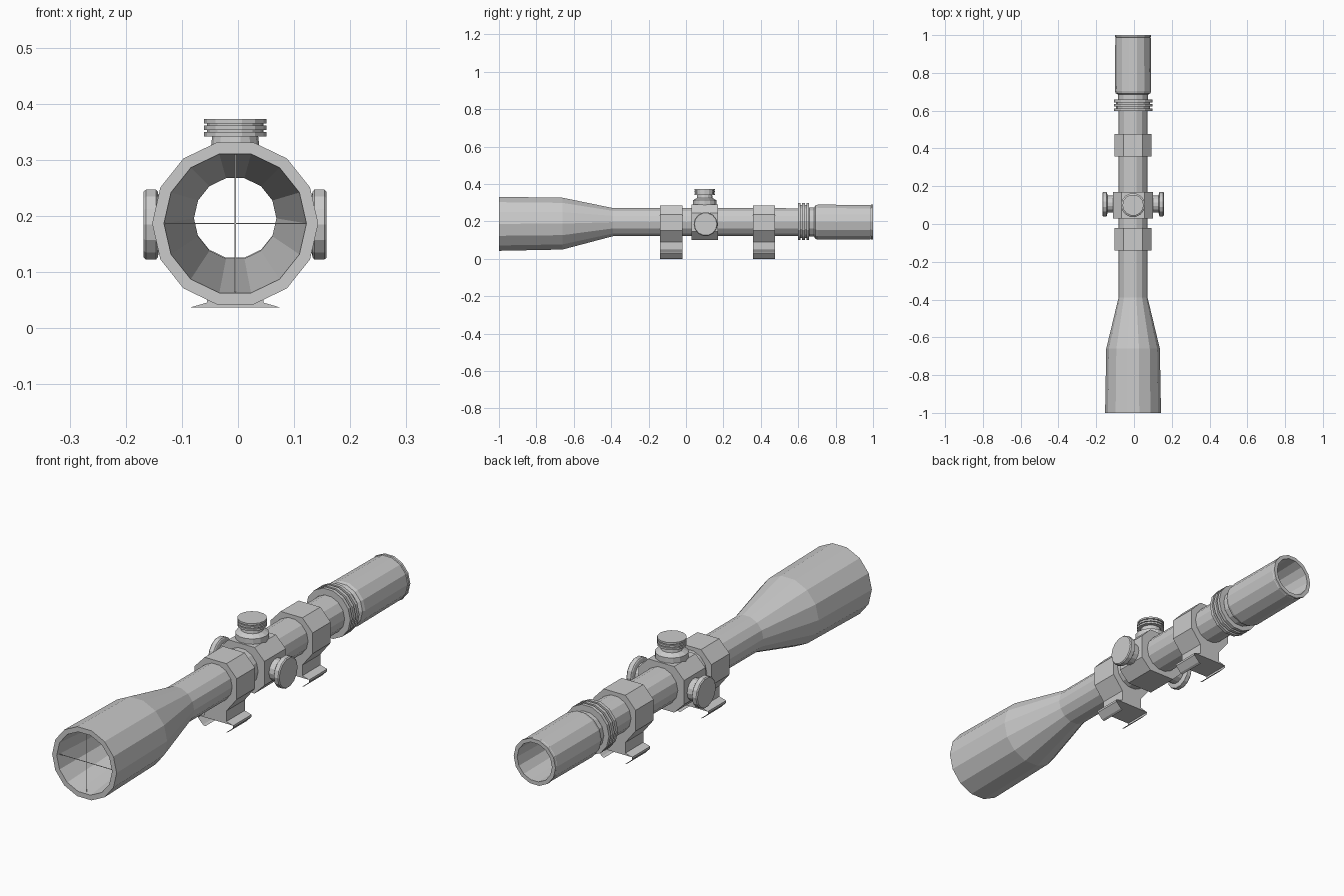
import bpy, bmesh, math
from mathutils import Vector

if "Cube" in bpy.data.objects:
    bpy.data.objects.remove(bpy.data.objects["Cube"])

CX, CZ, SIDES = -0.005, 0.196, 14


def finish(name, bm, recalc=True):
    if recalc:
        bmesh.ops.recalc_face_normals(bm, faces=bm.faces)
    me = bpy.data.meshes.new(name)
    bm.to_mesh(me)
    bm.free()
    ob = bpy.data.objects.new(name, me)
    bpy.context.collection.objects.link(ob)
    return ob


def lathe(name, profile, centre, axis='y', sign=1, closed=False):
    """Turn (radius, distance[, drop]) points around an axis."""
    bm = bmesh.new()
    rings = []
    for p in profile:
        r, t = p[0], p[1] * sign
        drop = p[2] if len(p) > 2 else 0
        ring = []
        for k in range(SIDES):
            a = 2 * math.pi * k / SIDES
            u, v = r * math.cos(a), r * math.sin(a)
            co = {'x': (t, u, v), 'y': (u, t, v), 'z': (u, v, t)}[axis]
            ring.append(bm.verts.new(Vector(co) + Vector(centre) - Vector((0, 0, drop))))
        rings.append(ring)
    pairs = list(zip(rings, rings[1:]))
    if closed:
        pairs.append((rings[-1], rings[0]))
    else:
        bm.faces.new(rings[0])
        bm.faces.new(rings[-1])
    for a, b in pairs:
        for k in range(SIDES):
            j = (k + 1) % SIDES
            bm.faces.new((a[k], a[j], b[j], b[k]))
    return finish(name, bm)


def prism(name, half, y0, y1):
    """Extrude a symmetric outline, given as its right half from top to bottom."""
    pts = half + [(-x, z) for x, z in reversed(half)]
    bm = bmesh.new()
    a = [bm.verts.new((CX + x, y0, z)) for x, z in pts]
    b = [bm.verts.new((CX + x, y1, z)) for x, z in pts]
    bm.faces.new(a)
    bm.faces.new(b)
    for k in range(len(pts)):
        j = (k + 1) % len(pts)
        bm.faces.new((a[k], a[j], b[j], b[k]))
    return finish(name, bm)


def discs(r, groove, start, width, gap, count=3):
    """Profile of stacked discs with grooves between them."""
    pts = []
    for i in range(count):
        t = start + i * (width + gap)
        pts += [(r, t), (r, t + width)]
        if i < count - 1:
            pts += [(groove, t + width), (groove, t + width + gap)]
    return pts


# hollow main tube with objective bell and eyepiece
lathe("scope_tube", [
    (.127, -1, .009), (.148, -1, .009), (.142, -.66, .008), (.077, -.39),
    (.076, .655), (.080, .66), (.080, .685), (.092, .692), (.096, .705),
    (.094, .985), (.092, .988), (.096, .99), (.096, 1), (.080, 1),
    (.0735, .80), (.0735, -.39)], (CX, 0, CZ), closed=True)

# bore cutter keeps the sight line clear through solid parts
bore = lathe("bore_cutter", [(.0747, -.5), (.0747, .65)], (CX, 0, CZ))
bore.hide_render = True
bore.hide_viewport = True


def drill(ob):
    m = ob.modifiers.new("bore", 'BOOLEAN')
    m.operation, m.solver, m.object = 'DIFFERENCE', 'EXACT', bore


# grooved magnification ring
lathe("magnification_ring", [(.0747, .598)] + discs(.102, .09, .598, .014, .009)
      + [(.0747, .658)], (CX, 0, CZ + .003), closed=True)

# mount rings with thin rail clamps underneath
ring_half = [(.05, .286), (.097, .236), (.097, .15), (.05, .09),
             (.05, .046), (.081, .037)]
for label, y0, y1 in (("front", -.14, -.02), ("rear", .358, .476)):
    drill(prism(label + "_mount_ring", ring_half, y0, y1))
    bm = bmesh.new()
    for s in (1, -1):
        lip = [(.081, .037), (.081, .028), (.058, .004), (.048, 0)]
        a = [bm.verts.new((CX + s * x, y0, z)) for x, z in lip]
        b = [bm.verts.new((CX + s * x, y1, z)) for x, z in lip]
        for k in range(3):
            f = (a[k], a[k + 1], b[k + 1], b[k])
            bm.faces.new(f if s < 0 else f[::-1])
    finish(label + "_rail_clamp", bm, recalc=False)

# chamfered turret block
drill(prism("turret_block", [(.06, .291), (.105, .245), (.105, .145), (.06, .10)],
            .03, .17))

# top adjustment turret
lathe("top_turret", [(.064, .285), (.064, .313), (.043, .325), (.041, .342)]
      + discs(.056, .050, .342, .008, .0035), (CX, .1, 0), 'z')

# side adjustment turrets
for label, s in (("right", 1), ("left", -1)):
    lathe(label + "_turret", [(.045, .10), (.045, .132), (.060, .135), (.064, .138),
                              (.064, .156), (.060, .160)],
          (CX + s * .003, .105, .185), 'x', s)

# crosshair wires
for label, size in (("horizontal", (.252, .002, .002)), ("vertical", (.002, .002, .246))):
    bm = bmesh.new()
    bmesh.ops.create_cube(bm, size=1)
    bmesh.ops.scale(bm, vec=size, verts=bm.verts)
    bmesh.ops.translate(bm, vec=(CX, -.985, .187), verts=bm.verts)
    finish(label + "_crosshair", bm)
